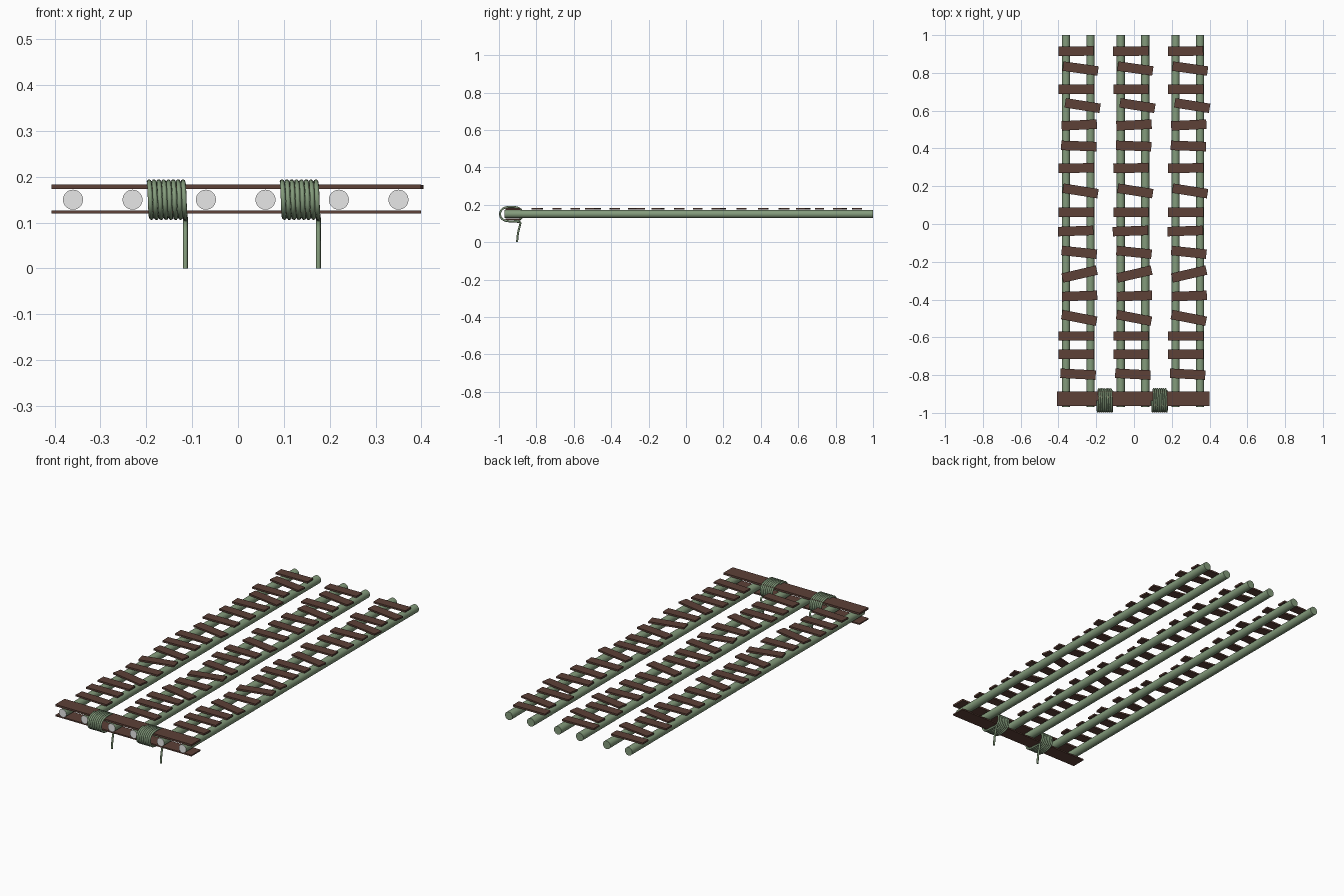
import bpy
import math
from mathutils import Vector

cube = bpy.data.objects.get("Cube")
if cube:
    bpy.data.objects.remove(cube, do_unlink=True)


def make_material(name, rgb):
    mat = bpy.data.materials.new(name)
    mat.use_nodes = True
    mat.diffuse_color = (*rgb, 1)
    mat.node_tree.nodes["Principled BSDF"].inputs["Base Color"].default_value = (*rgb, 1)
    mat.roughness = 0.8
    return mat


BROWN = make_material("brown wood", (0.109, 0.052, 0.038))
GREEN = make_material("bamboo green", (0.23, 0.33, 0.20))
GRAY = make_material("pale cut end", (0.8, 0.8, 0.8))

COLUMN_STEP = 0.29
BUNDLE_Y, BUNDLE_Z = -0.934, 0.15


def board(name, centre, size, turn=0.0):
    bpy.ops.mesh.primitive_cube_add(size=1, location=centre)
    obj = bpy.context.object
    obj.name = name
    obj.scale = size
    bpy.ops.object.transform_apply(location=False, rotation=False, scale=True)
    obj.rotation_euler.z = math.radians(turn)
    obj.data.materials.append(BROWN)
    return obj


def pole(name, x, front=-0.97, back=1.0):
    bpy.ops.mesh.primitive_cylinder_add(
        vertices=32, radius=0.0218, depth=back - front,
        location=(x, (front + back) / 2, BUNDLE_Z), rotation=(math.pi / 2, 0, 0))
    obj = bpy.context.object
    obj.name = name
    bpy.ops.object.transform_apply(location=False, rotation=True, scale=False)
    obj.data.materials.append(GREEN)
    obj.data.materials.append(GRAY)
    for face in obj.data.polygons:
        if face.normal.y < -0.9:  # sawn front end
            face.material_index = 1
    bpy.ops.object.shade_smooth_by_angle(angle=math.radians(40))


def lashing(name, x_start, width=0.074, turns=7, steps=32):
    # Flattened coil wound around the cross boards
    points = []
    for i in range(turns * steps + steps // 2 + 1):
        a = math.pi / 2 + math.tau * i / steps
        c, s = math.cos(a), math.sin(a)
        y = BUNDLE_Y + 0.06 * math.copysign(abs(c) ** 0.85, c)
        z = BUNDLE_Z + 0.039 * math.copysign(abs(s) ** 0.85, s)
        points.append(Vector((x_start + width * i / (turns * steps), y, z)))
    # Loose end hanging behind the boards
    x = points[-1].x
    tail = [(-0.905, 0.109), (-0.889, 0.108), (-0.885, 0.102), (-0.889, 0.085),
            (-0.896, 0.06), (-0.901, 0.03), (-0.903, 0.0)]
    points += [Vector((x, y, z)) for y, z in tail]

    curve = bpy.data.curves.new(name, "CURVE")
    curve.dimensions = "3D"
    curve.bevel_depth = 0.0053
    curve.bevel_resolution = 2
    curve.use_fill_caps = True
    spline = curve.splines.new("POLY")
    spline.points.add(len(points) - 1)
    for target, p in zip(spline.points, points):
        target.co = (*p, 1)
    spline.use_smooth = True
    curve.materials.append(GREEN)
    obj = bpy.data.objects.new(name, curve)
    bpy.context.collection.objects.link(obj)


# Slats of one ladder: x, y, turn in degrees
SLATS = [
    (-0.307, 0.915, 1), (-0.283, 0.823, -8), (-0.306, 0.714, 0),
    (-0.272, 0.627, -9), (-0.29, 0.524, 3), (-0.292, 0.413, -2),
    (-0.306, 0.296, 1), (-0.283, 0.175, -9), (-0.306, 0.063, 0),
    (-0.309, -0.037, 2), (-0.29, -0.15, -6), (-0.288, -0.265, 13),
    (-0.288, -0.381, 2), (-0.29, -0.497, -11), (-0.306, -0.593, 0),
    (-0.306, -0.69, 0), (-0.296, -0.795, -3),
]

# Three ladders: a pair of poles with slats laid across
for column, side in enumerate(("right", "middle", "left")):
    shift = column * COLUMN_STEP
    pole(f"{side}_ladder_pole_a", -0.36 + shift)
    pole(f"{side}_ladder_pole_b", -0.23 + shift)
    for number, (x, y, turn) in enumerate(SLATS, 1):
        board(f"{side}_slat_{number}", (x + shift, y, 0.178), (0.187, 0.05, 0.009), turn)

# Cross boards clamping the front ends
board("upper_cross_board", (-0.004, -0.925, 0.178), (0.806, 0.078, 0.01))
board("lower_cross_board", (-0.004, -0.925, 0.123), (0.806, 0.078, 0.007))

# Rope lashings in the gaps between ladders
for side, x in (("right", -0.194), ("left", -0.194 + COLUMN_STEP)):
    lashing(f"{side}_rope_lashing", x)
